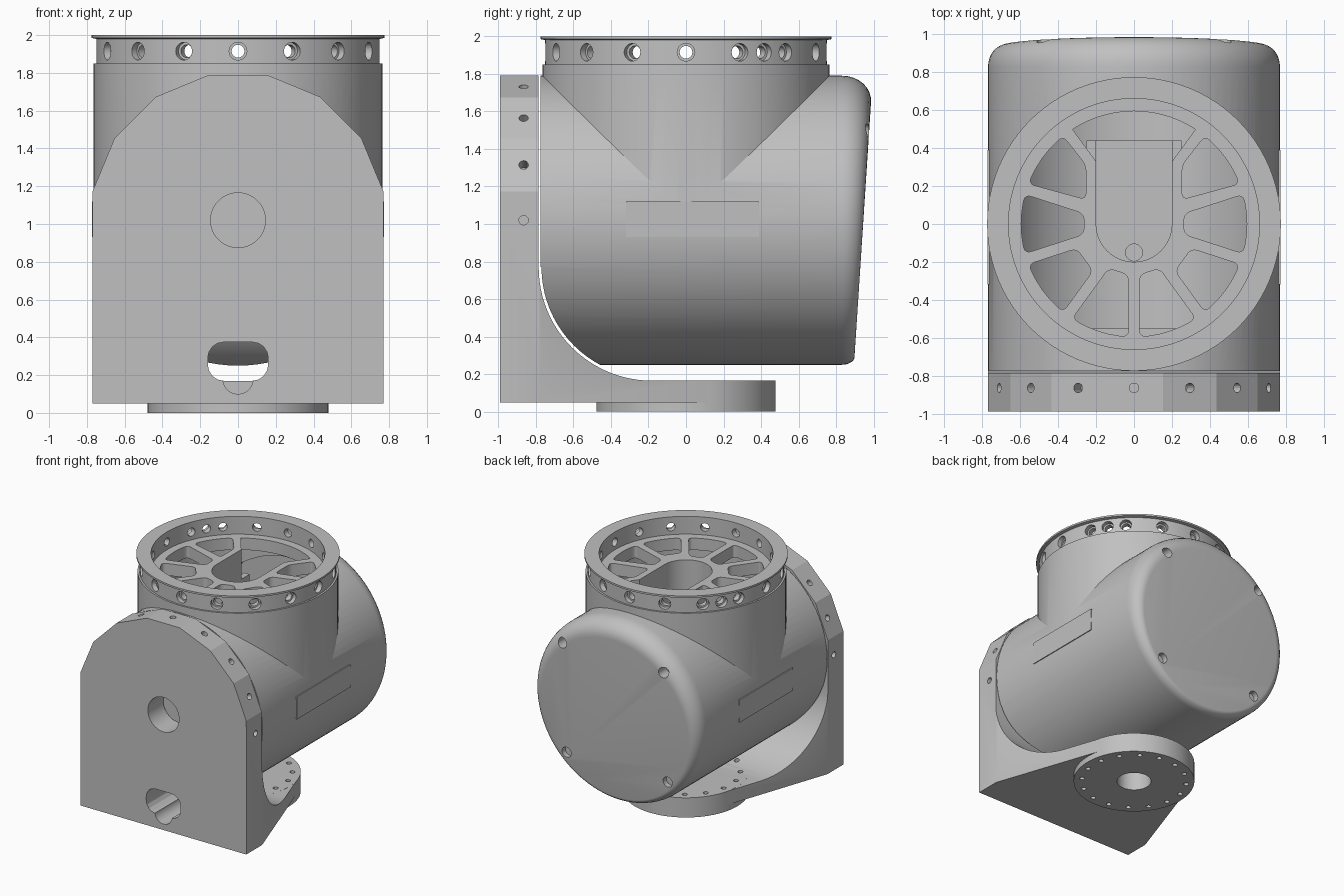
import bpy, bmesh
from math import sin, cos, asin, pi, radians
from mathutils import Matrix, Vector

if "Cube" in bpy.data.objects:
    bpy.data.objects.remove(bpy.data.objects["Cube"])

grey = bpy.data.materials.new("cast_grey")
grey.use_nodes = True
grey.diffuse_color = (0.53, 0.53, 0.53, 1)
grey.node_tree.nodes["Principled BSDF"].inputs["Base Color"].default_value = (0.53, 0.53, 0.53, 1)

# Frames that turn the local extrusion axis to world z, y or x
UP = Matrix.Identity(4)
BACK = Matrix.Rotation(-pi / 2, 4, 'X')
SIDE = Matrix(((0, 0, 1, 0), (1, 0, 0, 0), (0, 1, 0, 0), (0, 0, 0, 1)))
AXIS = 1.02   # height of the lying cylinder's axis


def finish(bm, name, m):
    bmesh.ops.transform(bm, matrix=m, verts=bm.verts)
    bmesh.ops.recalc_face_normals(bm, faces=bm.faces)
    mesh = bpy.data.meshes.new(name)
    bm.to_mesh(mesh)
    bm.free()
    mesh.materials.append(grey)
    ob = bpy.data.objects.new(name, mesh)
    bpy.context.collection.objects.link(ob)
    return ob


def arc(r, a, b, n, c=(0, 0)):
    """Points on an arc, angles in degrees."""
    angs = [radians(a + (b - a) * i / n) for i in range(n + 1)]
    return [(c[0] + r * cos(t), c[1] + r * sin(t)) for t in angs]


def prism(name, pts, lo, hi, m=UP, rounding=0):
    bm = bmesh.new()
    low = [bm.verts.new((x, y, lo)) for x, y in pts]
    high = [bm.verts.new((x, y, hi)) for x, y in pts]
    bm.faces.new(low)
    bm.faces.new(high)
    n = len(pts)
    for i in range(n):
        j = (i + 1) % n
        bm.faces.new((low[i], low[j], high[j], high[i]))
    if rounding:
        bmesh.ops.recalc_face_normals(bm, faces=bm.faces)
        corners = [e for v, w in zip(low, high) for e in v.link_edges
                   if e.other_vert(v) is w and e.calc_face_angle() > 0.6]
        bmesh.ops.bevel(bm, geom=corners, offset=rounding, segments=4,
                        profile=0.5, affect='EDGES')
    return finish(bm, name, m)


def lathe(name, profile, m=UP, n=96):
    """Closed solid of revolution from (radius, height) pairs."""
    bm = bmesh.new()
    rings = [[bm.verts.new((r * cos(2 * pi * i / n), r * sin(2 * pi * i / n), z))
              for i in range(n)] for r, z in profile]
    bm.faces.new(rings[0])
    bm.faces.new(rings[-1])
    for a, b in zip(rings, rings[1:]):
        for i in range(n):
            j = (i + 1) % n
            bm.faces.new((a[i], a[j], b[j], b[i]))
    return finish(bm, name, m)


def rod(r, start, direction, length, n=20):
    """Cylinder used for round holes."""
    turn = Vector(direction).to_track_quat('Z', 'Y').to_matrix().to_4x4()
    return lathe("hole", [(r, 0), (r, length)], Matrix.Translation(start) @ turn, n)


def combine(ob, tools, op='DIFFERENCE'):
    bpy.context.view_layer.objects.active = ob
    for t in tools:
        t.hide_render = True
        mod = ob.modifiers.new("combine", 'BOOLEAN')
        mod.operation, mod.solver, mod.object = op, 'EXACT', t
        bpy.ops.object.modifier_apply(modifier=mod.name)
        bpy.data.objects.remove(t)


def smooth(ob):
    bpy.ops.object.select_all(action='DESELECT')
    ob.select_set(True)
    bpy.context.view_layer.objects.active = ob
    bpy.ops.object.shade_smooth_by_angle(angle=radians(20))


# Housing: lying cylinder with a rounded, leaning back cap
at_axis = Matrix.Translation((0, 0, AXIS)) @ BACK
edge = [(0.64 + 0.13 * cos(t * pi / 16), 0.83 + 0.115 * sin(t * pi / 16)) for t in range(9)]
housing = lathe("housing", [(0.77, -0.775)] + edge, at_axis)
for v in housing.data.vertices:
    t = (v.co.y - 0.83) / 0.115
    if t > 0.001:
        height = v.co.z - AXIS
        r = (v.co.x ** 2 + height ** 2) ** 0.5
        grow = (0.77 - (0.77 - r) * (0.7 + 0.4 * height / r)) / r
        v.co.x *= grow
        v.co.z = AXIS + height * grow
        v.co.y += t * 0.065 * (v.co.z - AXIS)

# Upright neck with a grooved collar, hollowed together with the housing
neck = lathe("neck", [(0.765, AXIS), (0.765, 1.85), (0.75, 1.85), (0.75, 1.98),
                      (0.775, 1.985), (0.775, 2.0)])
combine(housing, [neck], 'UNION')
clearance = [(-1, 0), (-1, 0.77)] + arc(0.59, 180, 270, 20, (-0.18, 0.77)) + [(-0.18, 0)]
combine(housing, [lathe("cavity", [(0.69, -0.55), (0.69, 0.8)], at_axis),
                  lathe("bore", [(0.662, AXIS + 0.013), (0.662, 2.1)]),
                  prism("clearance", clearance, -1, 1, SIDE)])

# Collar holes and cap screw holes
collar_angles = [22.5 * i for i in range(16)] + [33.75, 146.25]
holes = []
for a in collar_angles:
    d = Vector((cos(radians(a)), sin(radians(a)), 0))
    holes.append(rod(0.034, d * 0.6 + Vector((0, 0, 1.915)), d, 0.25))
    holes.append(rod(0.047, d * 0.71 + Vector((0, 0, 1.915)), d, 0.14))
for sx in (-1, 1):
    for sz in (-1, 1):
        holes.append(rod(0.043, (0.47 * sx, 0.87, AXIS + 0.47 * sz), (0, 1, 0), 0.3))
combine(housing, holes)
smooth(housing)

# Flat pads on both flanks
pad = [(-0.32, 0.93), (0.39, 0.93), (0.39, 1.12), (-0.32, 1.12)]
for name, s in (("left_pad", 1), ("right_pad", -1)):
    prism(name, pad, s * 0.74, s * 0.772, SIDE)

# Spoked web inside the neck, with a U-shaped well
web = lathe("spoked_web", [(0.668, 1.75), (0.668, 1.85)])
well = arc(0.25, 180, 360, 24) + [(0.25, 0.44), (-0.25, 0.44)]
combine(web, [prism("well", well, 1.45, 1.848)], 'UNION')
windows = []
for mid in (0, 36, -36, -72, -108, -144, 180, 144):
    def half(r):
        return 18 - asin(0.03 / r) * 180 / pi
    ro, ri = 0.595, 0.33 if mid in (-36, -144) else 0.27
    outline = arc(ro, mid - half(ro), mid + half(ro), 6)
    if mid in (36, 144):
        s = 1 if mid == 36 else -1
        inner = [(s * 0.25, 0.31), (s * 0.25, 0.13)][::s]
        outline += [(x + s * 0.004, y) for x, y in inner]
    else:
        outline += arc(ri, mid + half(ri), mid - half(ri), 1)
    windows.append(prism("window", outline, 1.7, 1.9, UP, 0.03))
slot = arc(0.2, 180, 360, 24) + [(0.2, 0.5), (-0.2, 0.5)]
mouth = [(-0.2, 0.33), (0.2, 0.33)] + arc(0.595, 57, 123, 14)
combine(web, windows + [prism("slot", slot, 1.5, 1.9), prism("mouth", mouth, 1.6, 1.9),
                        rod(0.045, (0, -0.15, 1.4), (0, 0, 1), 0.2)])
smooth(web)

# Bracket: L-shaped side profile trimmed by a tapering plan and a faceted arch
profile = [(-0.99, 0.05), (0.6, 0.05), (0.6, 0.165)]
profile += arc(0.605, 270, 180, 24, (-0.18, 0.77)) + [(-0.785, 1.9), (-0.99, 1.9)]
plan = [(-0.77, -1.1), (0.77, -1.1), (0.77, -0.78)] + arc(0.475, 19, 161, 40) + [(-0.77, -0.78)]
arch = [(-0.77, 0), (0.77, 0)] + arc(0.785, 11.25, 168.75, 7, (0, AXIS))
bracket = prism("bracket", profile, -1, 1, SIDE)
FRONT = Matrix.Rotation(pi / 2, 4, 'X')
combine(bracket, [prism("plan", plan, -0.1, 2.1), prism("arch", arch, -1, 1.2, FRONT)], 'INTERSECT')
combine(bracket, [lathe("base_disc", [(0.478, 0), (0.478, 0.1655)])], 'UNION')

# Bracket openings: shaft hole, cable slot, base bore and bolt circles
cable = [(-0.16, 0.17), (0.16, 0.17), (0.16, 0.375), (-0.16, 0.375)]
openings = [rod(0.145, (0, -1.1, AXIS), (0, 1, 0), 0.5, 48),
            prism("cable_slot", cable, 0.1, 1.1, FRONT, 0.085),
            rod(0.08, (0, -1.1, 0.18), (0, 1, 0), 0.55, 32),
            rod(0.135, (0, 0, -0.1), (0, 0, 1), 0.4, 48)]
for i in range(16):
    a = 2 * pi * (i + 0.5) / 16
    openings.append(rod(0.02, (0.415 * cos(a), 0.415 * sin(a), -0.1), (0, 0, 1), 0.35, 16))
for i in range(9):
    a = pi * i / 8
    d = Vector((cos(a), 0, sin(a)))
    openings.append(rod(0.025, d * 0.67 + Vector((0, -0.865, AXIS)), d, 0.2, 16))
combine(bracket, openings)
smooth(bracket)
